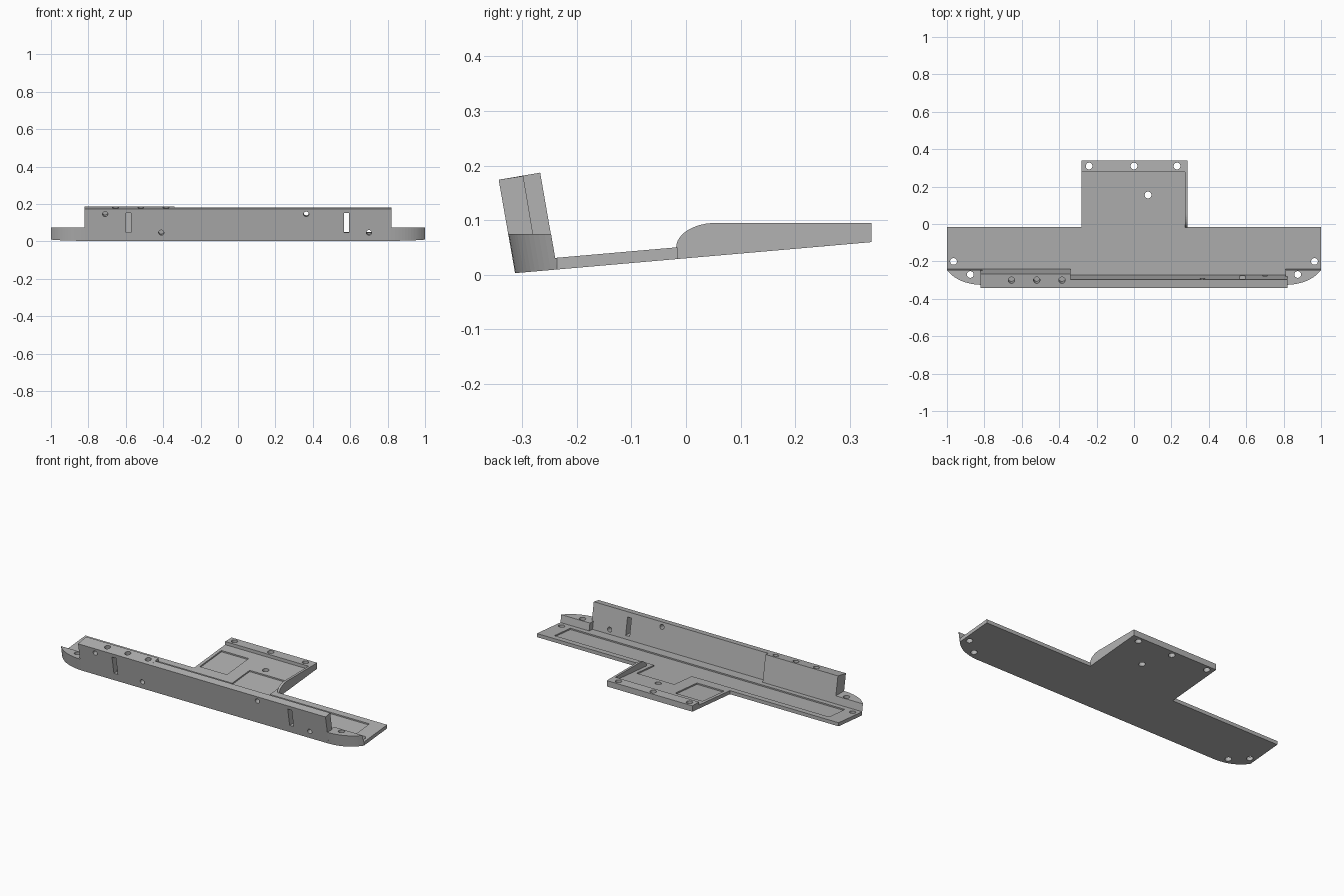
import bpy, bmesh, math
from mathutils import Vector, Matrix

cube = bpy.data.objects.get("Cube")
if cube:
    bpy.data.objects.remove(cube)

grey = bpy.data.materials.new("plain grey")
grey.use_nodes = True
colour = (0.45, 0.45, 0.45, 1)
grey.diffuse_color = colour
grey.node_tree.nodes["Principled BSDF"].inputs["Base Color"].default_value = colour

LEAN = 0.17      # forward lean of the front wall per unit height


def under(y):
    return 0.003 + 0.087 * (y + 0.313)


def deck(y):
    return under(y) + 0.0215


def floor(y):
    return deck(y) - 0.008


def level(z):
    return lambda y: z


def loft(name, lower, upper):
    """Closed solid between two matching loops."""
    bm = bmesh.new()
    a = [bm.verts.new(p) for p in lower]
    b = [bm.verts.new(p) for p in upper]
    bm.faces.new(a)
    bm.faces.new(b)
    for i in range(len(a)):
        j = (i + 1) % len(a)
        bm.faces.new((a[i], a[j], b[j], b[i]))
    bmesh.ops.recalc_face_normals(bm, faces=bm.faces)
    mesh = bpy.data.meshes.new(name)
    bm.to_mesh(mesh)
    bm.free()
    mesh.materials.append(grey)
    ob = bpy.data.objects.new(name, mesh)
    bpy.context.collection.objects.link(ob)
    return ob


def prism(name, outline, bottom, top, lean=0):
    """Plan outline raised from one height function to another."""
    low = [(x, y, bottom(y)) for x, y in outline]
    high = [(x, y - lean * (top(y) - bottom(y)), top(y)) for x, y in outline]
    return loft(name, low, high)


def bar(name, profile, x0, x1):
    """Side profile run along x."""
    return loft(name, [(x0, y, z) for y, z in profile], [(x1, y, z) for y, z in profile])


def rect(x0, x1, y0, y1):
    return [(x0, y0), (x1, y0), (x1, y1), (x0, y1)]


def rod(start, end, radius):
    """Round cutter between two points."""
    start, end = Vector(start), Vector(end)
    axis = end - start
    turn = axis.to_track_quat("Z", "Y")
    ring = [turn @ Vector((radius * math.cos(t), radius * math.sin(t), 0))
            for t in (math.tau * i / 24 for i in range(24))]
    return loft("cutter", [start + p for p in ring], [end + p for p in ring])


def cut(ob, cutters):
    for c in cutters:
        c.hide_render = True
        mod = ob.modifiers.new("cut", "BOOLEAN")
        mod.operation = "DIFFERENCE"
        mod.solver = "EXACT"
        mod.object = c
    bpy.context.view_layer.update()
    result = ob.evaluated_get(bpy.context.evaluated_depsgraph_get())
    mesh = bpy.data.meshes.new_from_object(result)
    ob.modifiers.clear()
    ob.data = mesh
    for c in cutters:
        bpy.data.objects.remove(c)


def drill(points, radius=0.018):
    return [rod((x, y, -0.1), (x, y, 0.3), radius) for x, y in points]


# Rounded front corner, shared by plate and end blocks
corner = []
for i in range(13):
    t = i / 12
    p = Vector((0.82, -0.313)) * (1 - t) ** 2 + Vector((0.94, -0.308)) * 2 * t * (1 - t) \
        + Vector((1, -0.236)) * t * t
    corner.append((p.x, p.y))
mirrored = [(-x, y) for x, y in reversed(corner)]

# Sloping base plate with shallow pockets
outline = corner + [(1, -0.016), (0.287, -0.016), (0.287, 0.34), (-0.28, 0.34),
                    (-0.28, -0.016), (-1, -0.016)] + mirrored
plate = prism("base_plate", outline, under, deck)
pocket = [(-0.91, -0.205), (0.91, -0.205), (0.91, -0.055), (0.25, -0.055),
          (0.25, 0.11), (0, 0.11), (0, -0.055), (-0.91, -0.055)]
pockets = [prism("cutter", pocket, floor, level(0.2)),
           prism("cutter", rect(-0.26, -0.08, 0.01, 0.215), floor, level(0.2))]
rail_holes = [(-0.24, 0.31), (0, 0.31), (0.23, 0.31)]
end_holes = [(s * x, y) for s in (-1, 1) for x, y in ((0.965, -0.2), (0.875, -0.27))]
cut(plate, pockets + drill(rail_holes + end_holes + [(0.075, 0.155)]))

# Raised rail along the rear edge of the tab
rail = prism("rear_rail", rect(-0.28, 0.287, 0.278, 0.34), lambda y: under(y) + 0.01, level(0.095))
cut(rail, drill(rail_holes))

# Thin side wall with a curved front end
curve = [(0.055 - 0.073 * math.cos(t), 0.05 + 0.045 * math.sin(t))
         for t in (math.pi / 2 * i / 12 for i in range(13))]
bar("tab_side_wall", curve + [(0.338, 0.095), (0.34, 0.06), (-0.018, under(-0.018))], 0.273, 0.287)


# Leaning front wall: thin section and thick block
def wall_tools():
    tools = [rod((x, -0.4, z - 0.015), (x, -0.255, z + 0.01), 0.014)
             for x, z in ((0.365, 0.15), (0.7, 0.048))]
    tools.append(prism("cutter", rect(0.567, 0.593, -0.42, -0.22), level(0.048), level(0.152)))
    return tools


wall = bar("front_wall", [(-0.313, 0.003), (-0.343, 0.174), (-0.298, 0.181), (-0.271, 0.02)], -0.34, 0.82)
cut(wall, wall_tools())

block = bar("thick_wall_block", [(-0.313, 0.003), (-0.343, 0.174), (-0.267, 0.187), (-0.238, 0.02)], -0.82, -0.34)
blind = [rod((x, -0.4, z - 0.015), (x, -0.285, z + 0.005), 0.014) for x, z in ((-0.71, 0.15), (-0.41, 0.048))]
blind.append(prism("cutter", rect(-0.598, -0.572, -0.42, -0.29), level(0.048), level(0.152)))
blind += [rod((x, -0.29, 0.12), (x, -0.307, 0.22), 0.017) for x in (-0.655, -0.52, -0.385)]
cut(block, blind)

# Low end blocks with rounded fronts
for side, name in ((1, "left_end_block"), (-1, "right_end_block")):
    shape = [(side * x, y) for x, y in corner + [(0.81, -0.236), (0.81, -0.313)]]
    end = prism(name, shape, under, level(0.075), LEAN)
    cut(end, drill([(side * 0.875, -0.27)]))
